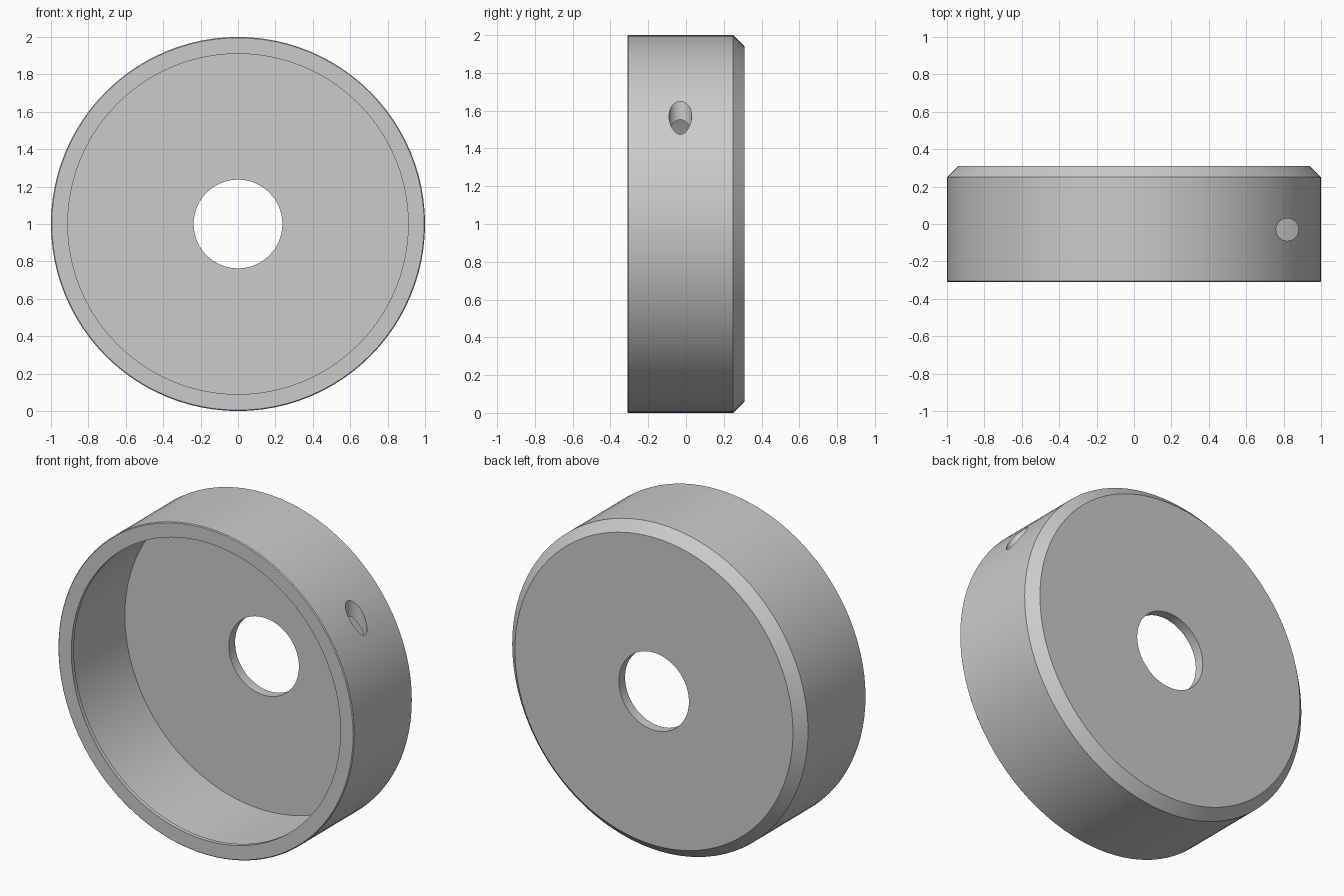
import bpy
import bmesh
from math import radians, pi
from mathutils import Matrix, Vector

old = bpy.data.objects.get("Cube")
if old:
    bpy.data.objects.remove(old, do_unlink=True)

# Plain grey material
grey = bpy.data.materials.new("plain grey")
grey.use_nodes = True
grey.diffuse_color = (0.6, 0.6, 0.6, 1)
grey.node_tree.nodes["Principled BSDF"].inputs["Base Color"].default_value = (0.6, 0.6, 0.6, 1)


def make_object(name, bm):
    bmesh.ops.recalc_face_normals(bm, faces=bm.faces)
    mesh = bpy.data.meshes.new(name)
    bm.to_mesh(mesh)
    bm.free()
    mesh.materials.append(grey)
    obj = bpy.data.objects.new(name, mesh)
    bpy.context.collection.objects.link(obj)
    return obj


# Cup cross-section as (radius, depth): outside, back wall, bore, cavity, front lip
front, back, wall, bore, lip = -0.31, 0.31, 0.06, 0.237, 0.91
profile = [
    (0.995, front), (1, front + 0.005), (1, back - wall), (1 - wall, back),
    (bore, back), (bore, back - wall), (1 - wall, back - wall),
    (1 - wall, front + 0.025), (lip, front + 0.025), (lip, front),
]

bm = bmesh.new()
points = [bm.verts.new((r, y, 1)) for r, y in profile]
edges = [bm.edges.new((a, b)) for a, b in zip(points, points[1:] + points[:1])]
bmesh.ops.spin(bm, geom=points + edges, cent=(0, 0, 1), axis=(0, 1, 0),
               angle=2 * pi, steps=96, use_merge=True)
bmesh.ops.remove_doubles(bm, verts=bm.verts, dist=0.0005)
cup = make_object("round_cup", bm)

# Small vertical hole through the rim on one side
bm = bmesh.new()
bmesh.ops.create_cone(bm, cap_ends=True, segments=32, radius1=0.06, radius2=0.06,
                      depth=0.8, matrix=Matrix.Translation(Vector((0.82, -0.03, 1.6))))
cutter = make_object("hole_cutter", bm)
cutter.hide_render = True

cut = cup.modifiers.new("side hole", 'BOOLEAN')
cut.operation = 'DIFFERENCE'
cut.solver = 'EXACT'
cut.object = cutter

bpy.ops.object.select_all(action='DESELECT')
cup.select_set(True)
bpy.context.view_layer.objects.active = cup
bpy.ops.object.modifier_apply(modifier=cut.name)
bpy.data.objects.remove(cutter, do_unlink=True)
bpy.ops.object.shade_smooth_by_angle(angle=radians(25))
